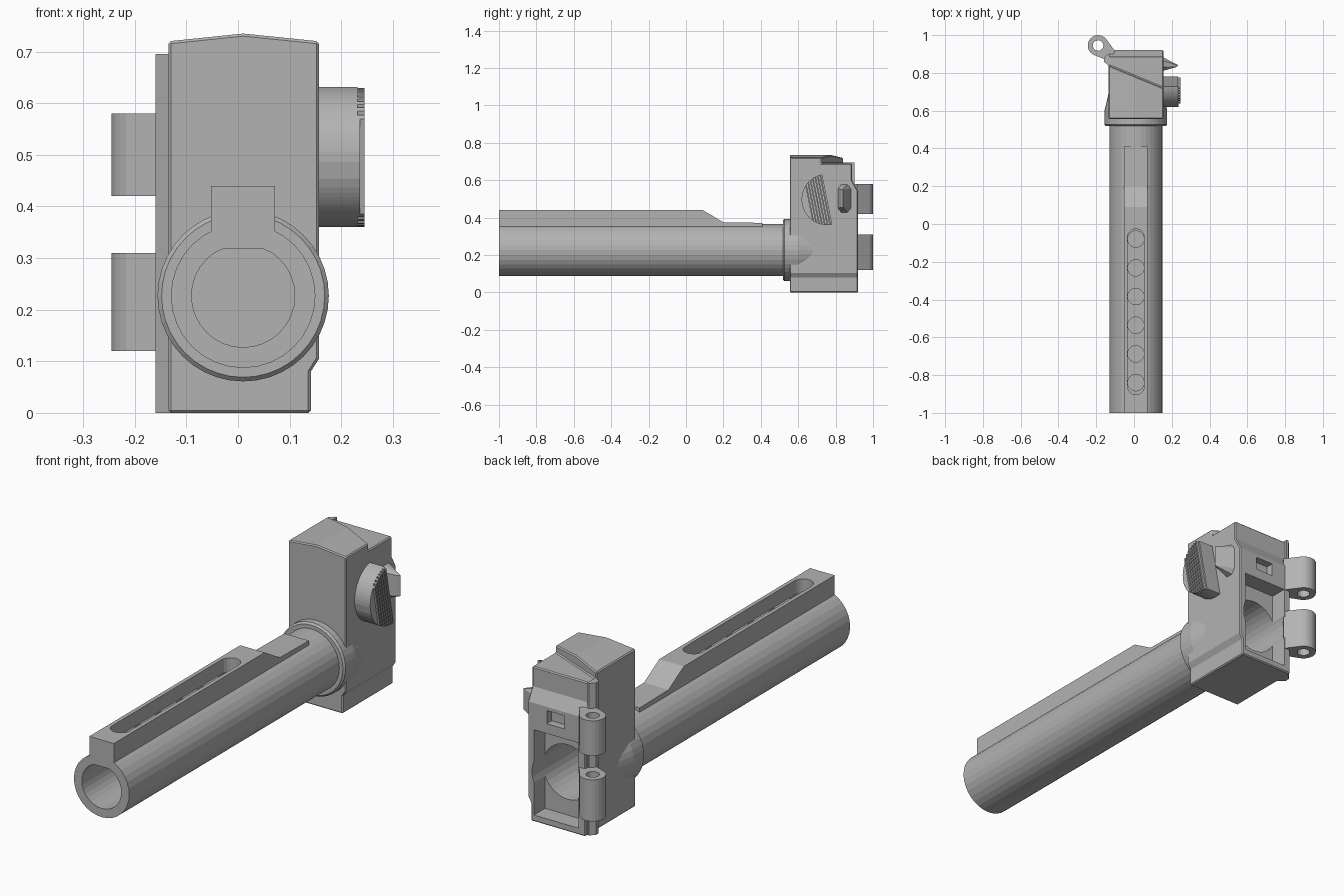
import bpy, bmesh, math
from mathutils import Vector

if "Cube" in bpy.data.objects:
    bpy.data.objects.remove(bpy.data.objects["Cube"], do_unlink=True)

grey = bpy.data.materials.new("light_grey")
grey.use_nodes = True
colour = (0.45, 0.45, 0.45, 1)
grey.diffuse_color = colour
grey.node_tree.nodes["Principled BSDF"].inputs["Base Color"].default_value = colour

CX, CZ = 0.01, 0.227  # tube axis


def finish(name, bm):
    bmesh.ops.recalc_face_normals(bm, faces=bm.faces)
    mesh = bpy.data.meshes.new(name)
    bm.to_mesh(mesh)
    bm.free()
    mesh.materials.append(grey)
    obj = bpy.data.objects.new(name, mesh)
    bpy.context.collection.objects.link(obj)
    return obj


def prism(name, pts, axis, a, b):
    """Extrude a 2D outline along an axis from a to b."""
    place = {"x": lambda u, v, w: (w, u, v),
             "y": lambda u, v, w: (u, w, v),
             "z": lambda u, v, w: (u, v, w)}[axis]
    bm = bmesh.new()
    low = [bm.verts.new(place(u, v, a)) for u, v in pts]
    high = [bm.verts.new(place(u, v, b)) for u, v in pts]
    bm.faces.new(low)
    bm.faces.new(high)
    n = len(pts)
    for i in range(n):
        j = (i + 1) % n
        bm.faces.new((low[i], low[j], high[j], high[i]))
    return finish(name, bm)


def circle(u, v, r, n=32):
    return [(u + r * math.cos(math.tau * i / n), v + r * math.sin(math.tau * i / n)) for i in range(n)]


def rect(u0, u1, v0, v1):
    return [(u0, v0), (u1, v0), (u1, v1), (u0, v1)]


def lathe(name, profile, n=40):
    """Turn (radius, y) pairs about the tube axis."""
    bm = bmesh.new()
    rings = [[bm.verts.new((u, y, v)) for u, v in circle(CX, CZ, r, n)] for r, y in profile]
    bm.faces.new(rings[0])
    bm.faces.new(rings[-1])
    for p, q in zip(rings, rings[1:]):
        for i in range(n):
            j = (i + 1) % n
            bm.faces.new((p[i], p[j], q[j], q[i]))
    return finish(name, bm)


def hull(name, pts):
    bm = bmesh.new()
    for p in pts:
        bm.verts.new(p)
    bmesh.ops.convex_hull(bm, input=bm.verts)
    return finish(name, bm)


def boolean(target, other, op="DIFFERENCE", keep=False):
    bpy.context.view_layer.objects.active = target
    mod = target.modifiers.new("cut", "BOOLEAN")
    mod.operation, mod.solver, mod.object = op, "EXACT", other
    bpy.ops.object.modifier_apply(modifier=mod.name)
    if not keep:
        bpy.data.objects.remove(other, do_unlink=True)


def bevel(obj, width):
    bpy.context.view_layer.objects.active = obj
    mod = obj.modifiers.new("bevel", "BEVEL")
    mod.width, mod.segments, mod.limit_method = width, 1, "ANGLE"
    mod.angle_limit = math.radians(50)
    bpy.ops.object.modifier_apply(modifier=mod.name)


# Tube with top rail
tube = prism("tube", circle(CX, CZ, 0.14), "y", -1, 0.54)
rail = prism("rail", [(-1, 0.25), (-1, 0.44), (0.09, 0.44), (0.2, 0.375), (0.41, 0.372), (0.41, 0.25)],
             "x", CX - 0.062, CX + 0.062)
boolean(tube, rail, "UNION")

# Bore with a flattened roof, closed at the far end
bore = [(u, min(v, 0.318)) for u, v in circle(CX, CZ, 0.1)]
flat = [p for p in bore if p[1] > 0.3179]
bore = [p for p in bore if p not in flat[1:-1]]
boolean(tube, prism("bore_cutter", bore, "y", -1.1, 0.5))

# Rounded slot along the rail and the row of detents in its floor
arc = [math.pi * i / 10 for i in range(11)]
slot = [(CX + 0.044 * math.cos(a), -0.07 + 0.044 * math.sin(a)) for a in arc]
slot += [(CX - 0.044 * math.cos(a), -0.86 - 0.044 * math.sin(a)) for a in arc]
boolean(tube, prism("slot_cutter", slot, "z", 0.375, 0.5))
for i in range(6):
    boolean(tube, prism("detent_cutter", circle(CX, -0.08 - 0.152 * i, 0.0435, 24), "z", 0.335, 0.5))

# Housing block with peaked roof and a stepped lower edge
housing = prism("housing", [(-0.135, 0), (0.141, 0), (0.141, 0.08), (0.157, 0.105), (0.157, 0.72),
                            (CX, 0.735), (-0.135, 0.72)], "y", 0.555, 0.92)
boolean(housing, prism("back_cutter", [(0.888, 0.8), (0.888, 0.6), (0.921, 0.54), (1, 0.54), (1, 0.8)],
                       "x", -0.3, 0.3))
boolean(housing, prism("roof_cutter", [(-0.2, 0.867), (0.2, 0.702), (0.2, 1), (-0.2, 1)], "z", 0.69, 0.8))
bevel(housing, 0.005)

# Collar that tapers into the housing sides
collar = lathe("collar", [(0.158, 0.518), (0.166, 0.526), (0.166, 0.6), (0.145, 0.69)])

# Open back: shallow rectangular pocket, round bore, small latch slot
boolean(housing, prism("pocket_cutter", rect(-0.1, 0.125, 0.03, 0.42), "y", 0.84, 1))
for part in (housing, collar):
    boolean(part, prism("back_bore_cutter", circle(CX, CZ, 0.125), "y", 0.57, 1))
boolean(housing, prism("latch_cutter", rect(-0.03, 0.06, 0.465, 0.525), "y", 0.885, 1))

# Hinge strip and the two knuckles
strip = prism("hinge_strip", [(-0.13, 0.835), (-0.16, 0.86), (-0.16, 0.88), (-0.14, 0.9), (-0.13, 0.9)],
              "z", 0, 0.695)
for name, z0, z1 in (("lower_knuckle", 0.12, 0.31), ("upper_knuckle", 0.42, 0.58)):
    ends = circle(-0.19, 0.945, 0.055, 24) + [(-0.15, 0.87), (-0.13, 0.87), (-0.1, 0.915)]
    knuckle = hull(name, [(x, y, z) for x, y in ends for z in (z0, z1)])
    boolean(knuckle, prism("pin_cutter", circle(-0.19, 0.945, 0.028, 20), "z", 0, 1))

# Thumb pad: a round segment built of slanted slices that form ridges
centre, radius = Vector((0.755, 0.497)), 0.137
along = Vector((0.2, -1)).normalized()
across = Vector((1, 0.2)).normalized()


def slice_outline(d0, d1, n=8):
    side = []
    for k in range(n + 1):
        d = d0 + (d1 - d0) * k / n
        side.append((d, math.sqrt(max(radius ** 2 - d ** 2, 1e-8))))
    ring = [(d, h) for d, h in side] + [(d, -h) for d, h in reversed(side)]
    return [tuple(centre + across * d + along * h) for d, h in ring]


start, stop, ridges = -0.1, 0.0, 7
prism("thumb_pad_edge", slice_outline(-0.136, start, 10), "x", 0.15, 0.236)
step = (stop - start) / (2 * ridges)
for i in range(2 * ridges):
    d = start + step * i
    prism(f"thumb_pad_ridge_{i}", slice_outline(d, d + step, 3), "x", 0.15, 0.232 if i % 2 else 0.245)

# Wedge-shaped release button behind the pad
base = [(0.15, y, z) for y, z in ((0.81, 0.45), (0.83, 0.425), (0.865, 0.425), (0.885, 0.45),
                                  (0.885, 0.555), (0.865, 0.58), (0.83, 0.58), (0.81, 0.555))]
tip = [(x, y, z) for x, y in ((0.235, 0.84), (0.222, 0.83)) for z in (0.455, 0.55)]
hull("release_button", base + tip)
